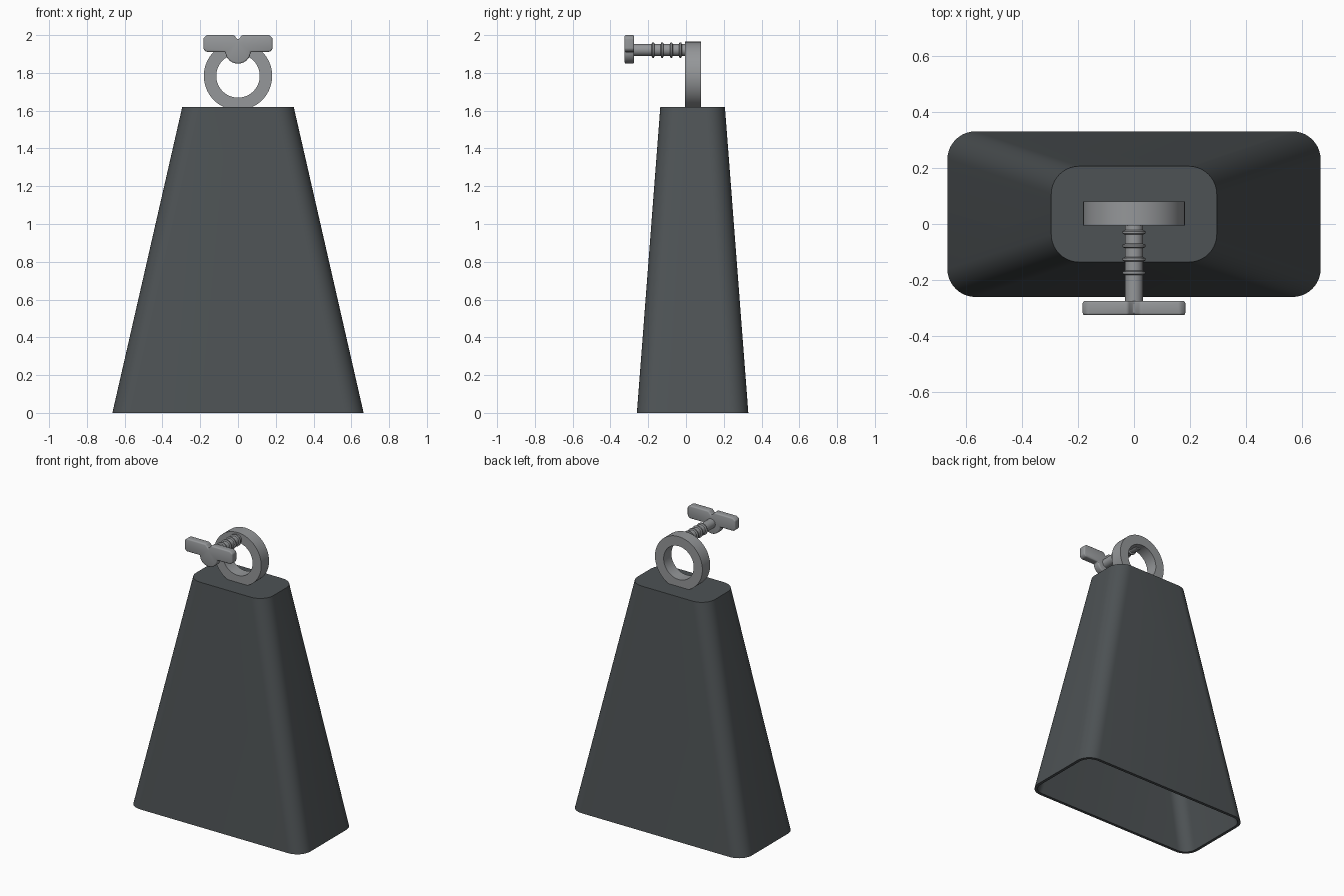
import bpy, bmesh, math

if "Cube" in bpy.data.objects:
    bpy.data.objects.remove(bpy.data.objects["Cube"])


def material(name, color):
    m = bpy.data.materials.new(name)
    m.diffuse_color = (*color, 1)
    m.use_nodes = True
    m.node_tree.nodes["Principled BSDF"].inputs["Base Color"].default_value = m.diffuse_color
    return m


DARK = material("dark_enamel", (0.075, 0.085, 0.09))
STEEL = material("steel", (0.3, 0.31, 0.32))


def finish(name, bm, mat, bevel=0):
    bmesh.ops.recalc_face_normals(bm, faces=bm.faces)
    me = bpy.data.meshes.new(name)
    bm.to_mesh(me)
    bm.free()
    me.materials.append(mat)
    ob = bpy.data.objects.new(name, me)
    bpy.context.collection.objects.link(ob)
    bpy.ops.object.select_all(action='DESELECT')
    bpy.context.view_layer.objects.active = ob
    ob.select_set(True)
    if bevel:
        mod = ob.modifiers.new("bevel", 'BEVEL')
        mod.width, mod.segments = bevel, 3
        mod.limit_method, mod.angle_limit = 'ANGLE', math.radians(35)
        bpy.ops.object.modifier_apply(modifier=mod.name)
    bpy.ops.object.shade_smooth_by_angle(angle=math.radians(35))
    return ob


def rounded_loop(bm, hx, hy, r, z, cy=0.035, n=10):
    verts = []
    for k, (sx, sy) in enumerate([(1, 1), (-1, 1), (-1, -1), (1, -1)]):
        for i in range(n + 1):
            a = (k + i / n) * math.pi / 2
            verts.append(bm.verts.new((sx * (hx - r) + r * math.cos(a),
                                       cy + sy * (hy - r) + r * math.sin(a), z)))
    return verts


def bridge(bm, a, b):
    n = len(a)
    for i in range(n):
        bm.faces.new((a[i], a[(i + 1) % n], b[(i + 1) % n], b[i]))


def lathe_y(name, profile, z, segments, mat, closed=False):
    """Revolve (radius, y) points around a y-aligned axis at height z."""
    bm = bmesh.new()
    loops = []
    for r, y in profile:
        loops.append([bm.verts.new((r * math.cos(t), y, z + r * math.sin(t)))
                      for t in (2 * math.pi * i / segments for i in range(segments))])
    for a, b in zip(loops, loops[1:]):
        bridge(bm, a, b)
    if closed:
        bridge(bm, loops[-1], loops[0])
    else:
        bm.faces.new(loops[0])
        bm.faces.new(loops[-1])
    return finish(name, bm, mat)


# Hollow tapered bell, open at the bottom
bm = bmesh.new()
T = 0.02
loops = [rounded_loop(bm, 0.295, 0.171, 0.1, 1.62),
         rounded_loop(bm, 0.665, 0.295, 0.1, 0),
         rounded_loop(bm, 0.665 - T, 0.295 - T, 0.1 - T, 0),
         rounded_loop(bm, 0.297 - T, 0.172 - T, 0.1 - T, 1.62 - T)]
for a, b in zip(loops, loops[1:]):
    bridge(bm, a, b)
bm.faces.new(loops[0])
bm.faces.new(loops[-1])
finish("bell_body", bm, DARK)

# Mounting ring sunk slightly into the top plate
lathe_y("mounting_ring", [(0.115, -0.005), (0.181, -0.005), (0.181, 0.08), (0.115, 0.08)],
        1.784, 64, STEEL, closed=True)

# Clamp screw with raised thread ridges
profile = [(0.032, 0.04)]
for y in (-0.03, -0.078, -0.126, -0.174):
    profile += [(0.032, y + 0.008), (0.041, y + 0.004), (0.041, y - 0.004), (0.032, y - 0.008)]
profile.append((0.032, -0.29))
lathe_y("clamp_screw", profile, 1.921, 32, STEEL)

# Wing head: two bars with a notch between them and a round boss below
outline = [(0, 1.975), (0.022, 2.0), (0.165, 2.0), (0.183, 1.985), (0.183, 1.925),
           (0.168, 1.911), (0.066, 1.911)]
N = 12
outline += [(0.066 * math.cos(i * math.pi / 2 / N), 1.911 - 0.062 * math.sin(i * math.pi / 2 / N))
            for i in range(1, N + 1)]
outline += [(-x, z) for x, z in reversed(outline[1:-1])]
bm = bmesh.new()
front = [bm.verts.new((x, -0.325, z)) for x, z in outline]
back = [bm.verts.new((x, -0.274, z)) for x, z in outline]
bridge(bm, front, back)
bm.faces.new(front)
bm.faces.new(back)
finish("wing_head", bm, STEEL, bevel=0.01)
